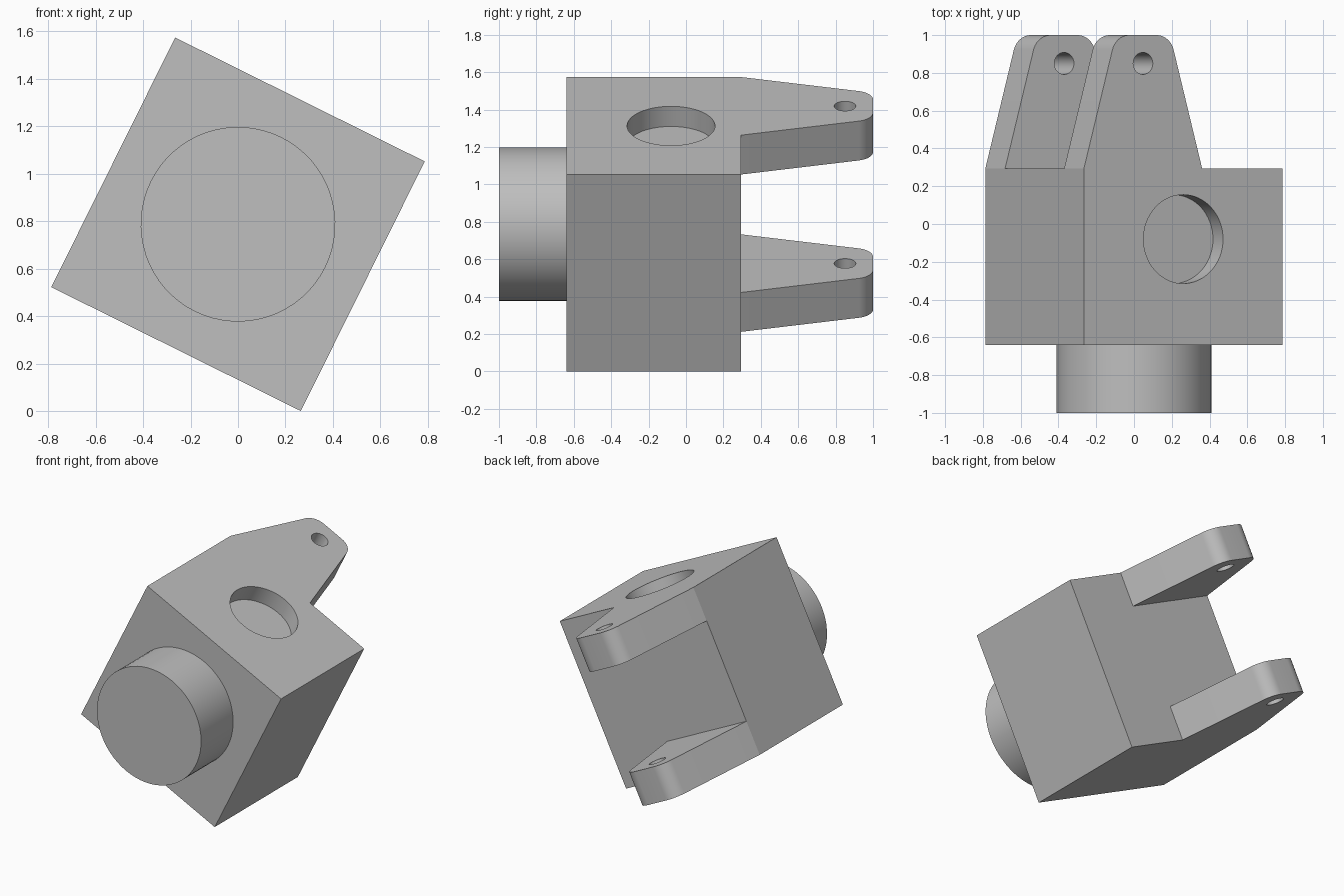
import bpy, bmesh, math
from mathutils import Vector, Matrix

HALF = 0.587            # half side of the square body
FRONT, BACK, TIP = -0.64, 0.295, 1.0
LUG_THICK = 0.235
TILT = math.radians(26.4)
CENTRE_Z = HALF * (math.cos(TILT) + math.sin(TILT))

if "Cube" in bpy.data.objects:
    bpy.data.objects.remove(bpy.data.objects["Cube"], do_unlink=True)

grey = bpy.data.materials.new("plain grey")
grey.use_nodes = True
colour = (0.52, 0.52, 0.52, 1)
grey.diffuse_color = colour
grey.node_tree.nodes["Principled BSDF"].inputs["Base Color"].default_value = colour


def prism(name, outline, low, high):
    """Extrude a flat x/y outline upwards from low to high."""
    bm = bmesh.new()
    base = bm.faces.new([bm.verts.new((x, y, low)) for x, y in outline])
    top = bmesh.ops.extrude_face_region(bm, geom=[base])["geom"]
    moved = [g for g in top if isinstance(g, bmesh.types.BMVert)]
    bmesh.ops.translate(bm, verts=moved, vec=(0, 0, high - low))
    bmesh.ops.recalc_face_normals(bm, faces=bm.faces)
    mesh = bpy.data.meshes.new(name)
    bm.to_mesh(mesh)
    bm.free()
    mesh.materials.append(grey)
    obj = bpy.data.objects.new(name, mesh)
    bpy.context.collection.objects.link(obj)
    return obj


def circle(x, y, radius, count=64):
    return [(x + radius * math.cos(2 * math.pi * i / count),
             y + radius * math.sin(2 * math.pi * i / count)) for i in range(count)]


def fillet(before, corner, after, radius, steps=10):
    """Points of a round that replaces a sharp outline corner."""
    corner = Vector(corner)
    a = (Vector(before) - corner).normalized()
    b = (Vector(after) - corner).normalized()
    half = a.angle(b) / 2
    centre = corner + (a + b).normalized() * radius / math.sin(half)
    start = corner + a * radius / math.tan(half) - centre
    end = corner + b * radius / math.tan(half) - centre
    sweep = start.angle_signed(end)
    return [centre + Matrix.Rotation(-sweep * i / steps, 2) @ start
            for i in range(steps + 1)]


def select_only(obj):
    bpy.ops.object.select_all(action="DESELECT")
    obj.select_set(True)
    bpy.context.view_layer.objects.active = obj


def drill(obj, cutter):
    cutter.hide_render = True
    mod = obj.modifiers.new("hole", "BOOLEAN")
    mod.operation, mod.solver, mod.object = "DIFFERENCE", "EXACT", cutter
    select_only(obj)
    bpy.ops.object.modifier_apply(modifier=mod.name)
    bpy.data.objects.remove(cutter, do_unlink=True)


# Square body with a shallow round pocket in its top
body = prism("body", [(-HALF, FRONT), (HALF, FRONT), (HALF, BACK), (-HALF, BACK)],
             -HALF, HALF)
drill(body, prism("pocket_cutter", circle(0, -0.08, 0.235), HALF - 0.12, HALF + 0.1))

# Two tapered lugs with rounded tips and pin holes
mid, base_half, tip_half = -0.238, 0.349, 0.16
corners = [(mid - base_half, BACK), (mid + base_half, BACK),
           (mid + tip_half, TIP), (mid - tip_half, TIP)]
lug_outline = (corners[:2]
               + fillet(corners[1], corners[2], corners[3], 0.105)
               + fillet(corners[2], corners[3], corners[0], 0.105))
parts = [body]
for name, low in (("lower_lug", -HALF), ("upper_lug", HALF - LUG_THICK)):
    lug = prism(name, lug_outline, low, low + LUG_THICK)
    drill(lug, prism("pin_cutter", circle(mid, 0.85, 0.058, 32),
                     low - 0.1, low + LUG_THICK + 0.1))
    parts.append(lug)

# Round boss on the front
boss = prism("front_boss", circle(0, 0, 0.41), -FRONT - 0.02, 1.0)
boss.data.transform(Matrix.Rotation(math.pi / 2, 4, "X"))
parts.append(boss)

# Tilt the whole assembly so that it rests on one edge
for obj in parts:
    obj.rotation_euler = (0, TILT, 0)
    obj.location = (0, 0, CENTRE_Z)
    select_only(obj)
    bpy.ops.object.shade_smooth_by_angle(angle=math.radians(30))
